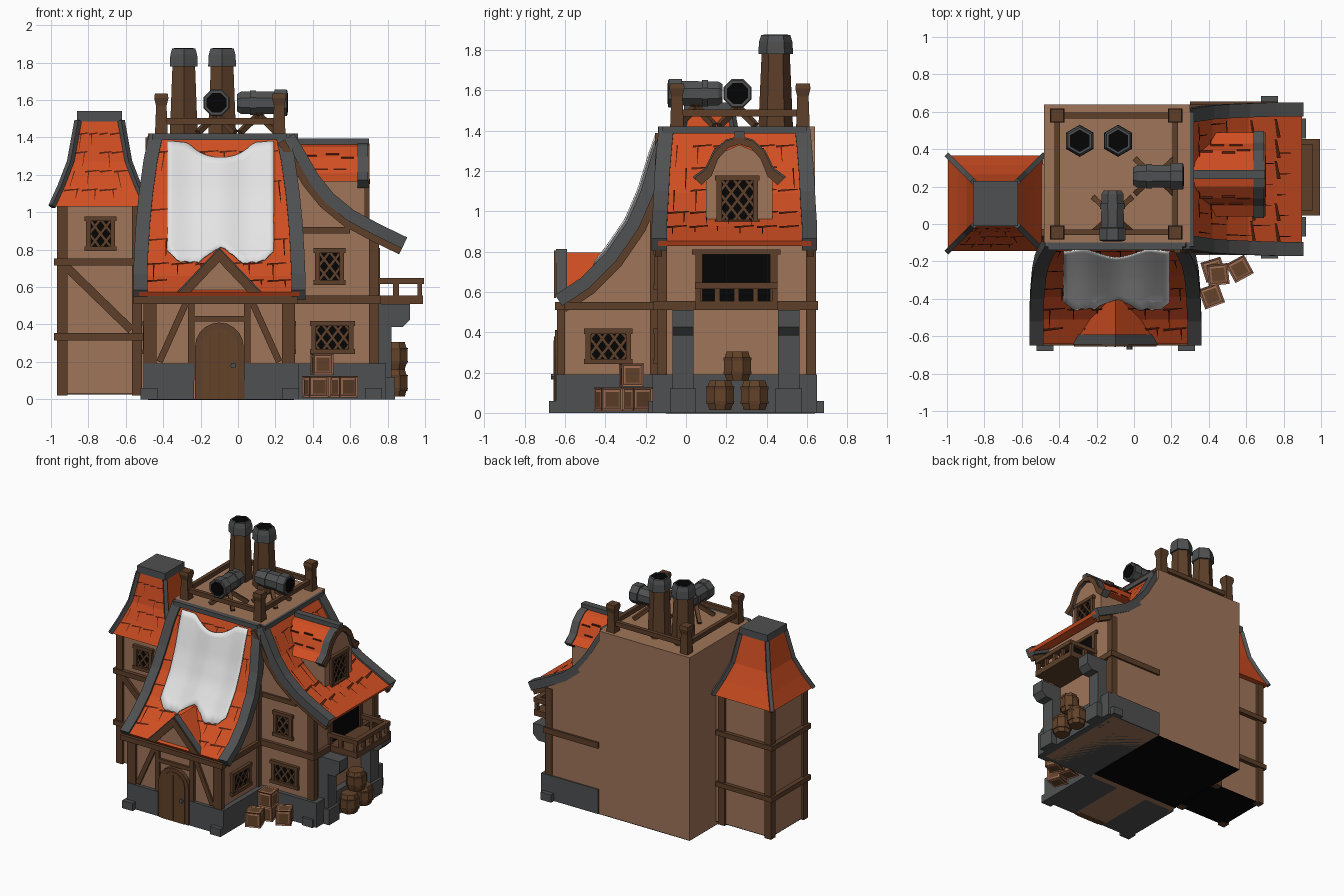
import bpy, bmesh, math, random
from mathutils import Vector, Matrix

if "Cube" in bpy.data.objects:
    bpy.data.objects.remove(bpy.data.objects["Cube"])
random.seed(4)

def mat(name, r, g, b):
    m = bpy.data.materials.new(name)
    m.diffuse_color = [((c / 255 + .055) / 1.055) ** 2.4 for c in (r, g, b)] + [1]
    m.use_nodes = True
    m.node_tree.nodes["Principled BSDF"].inputs["Base Color"].default_value = m.diffuse_color
    return m
WALL, TIMBER = mat("plaster", 160, 117, 89), mat("dark timber", 93, 63, 41)
TILE, GROOVE = mat("orange tile", 208, 78, 34), mat("tile groove", 84, 32, 16)
GREY, BLACK = mat("grey stone", 79, 80, 81), mat("black", 3, 3, 3)
WHITE, CRATE = mat("white cloth", 228, 228, 228), mat("crate wood", 152, 104, 78)
OAK = mat("oak", 99, 66, 41)

# Wall frames: (along, out, up) to world
FR = lambda a, o, z: (a, -o, z)
BK = lambda a, o, z: (a, o, z)
RT = lambda a, o, z: (o, a, z)
LF = lambda a, o, z: (-o, a, z)

def mesh(name, verts, faces, m, fix=True):
    bm = bmesh.new()
    vs = [bm.verts.new(v) for v in verts]
    for f in faces:
        bm.faces.new([vs[i] for i in f])
    if fix:
        bmesh.ops.recalc_face_normals(bm, faces=bm.faces)
    me = bpy.data.meshes.new(name)
    bm.to_mesh(me)
    bm.free()
    me.materials.append(m)
    ob = bpy.data.objects.new(name, me)
    bpy.context.collection.objects.link(ob)
    return ob

def loft(name, rings, m, f=BK):
    n, k = len(rings[0]), len(rings)
    faces = [(i*n + j, i*n + (j+1) % n, (i+1)*n + (j+1) % n, (i+1)*n + j) for i in range(k-1) for j in range(n)]
    faces += [tuple(range(n)), tuple(range((k-1)*n, k*n))]
    return mesh(name, [f(*p) for r in rings for p in r], faces, m)

def prism(name, poly, o0, o1, m, f):      # (along, up) outline pushed outwards
    return loft(name, [[(a, o, z) for a, z in poly] for o in (o0, o1)], m, f)

def box(name, x0, x1, y0, y1, z0, z1, m):
    return prism(name, [(x0, z0), (x1, z0), (x1, z1), (x0, z1)], y0, y1, m, BK)

def bar(name, f, p, q, w, o0, o1, m=TIMBER):  # flat timber on a wall
    p, q = Vector(p), Vector(q)
    d = (q - p).normalized() * w / 2
    n = Vector((-d.y, d.x))
    prism(name, [p - n, q - n, q + n, p + n], o0, o1, m, f)

def rod(name, p, q, r, m=TIMBER):
    p, q = Vector(p), Vector(q)
    e = (q - p).to_track_quat('Z', 'Y').to_matrix()
    sq = [e @ Vector(c) * r for c in ((1, 1, 0), (-1, 1, 0), (-1, -1, 0), (1, -1, 0))]
    loft(name, [[p + c for c in sq], [q + c for c in sq]], m)

def turned(name, sides, prof, m, at, axis='Z', phase=0):  # rings of (height, radius)
    e = Vector({'Z': (0, 0, 1), 'X': (1, 0, 0), '-Y': (0, -1, 0)}[axis]).to_track_quat('Z', 'Y').to_matrix()
    ang = [math.tau * (i + phase) / sides for i in range(sides)]
    return loft(name, [[Vector(at) + e @ Vector((r*math.cos(t), r*math.sin(t), h)) for t in ang] for h, r in prof], m)

def lerp(tab, z):                          # tab: (z, value), z falling
    for (za, va), (zb, vb) in zip(tab, tab[1:]):
        if z >= zb:
            return va + (vb - va) * (z - za) / (zb - za)
    return tab[-1][1]

def window(name, f, a, z, w, h, o):
    W, H, k = w/2, h/2, 1.3
    prism(name + "_pane", [(a-W, z-H), (a+W, z-H), (a+W, z+H), (a-W, z+H)], o, o+.005, BLACK, f)
    for s in (-1, 1):
        bar(name + "_frame_side", f, (a+s*W, z-H-.013), (a+s*W, z+H+.013), .026, o, o+.022)
        bar(name + "_frame_rail", f, (a-W-.02, z+s*H), (a+W+.02, z+s*H), .026, o, o+.025)
        for i in range(-6, 7):
            c = i * .078
            x0, x1 = max(-W, (-H-c)/k), min(W, (H-c)/k)
            if x1 - x0 > .01:
                bar(name + "_lattice", f, (a+s*x0, z+k*x0+c), (a+s*x1, z+k*x1+c), .012, o+.004, o+.012)

def grooves(name, S, zs, cols, du=.012):   # broken dark lines between tiles
    V, F = [], []
    def quad(*uz):
        F.append(tuple(range(len(V), len(V) + 4)))
        V.extend(S(u, z) for u, z in uz)
    for r, z in enumerate(zs[:-1]):
        for c in range(cols):
            u0 = -1 + 2*c/cols
            u1 = u0 + 2/cols * random.uniform(.8, 1)
            if random.random() < .85:
                quad((u0, z), (u1, z+.006), (u1, z), (u0, z-.010))
            um = u0 + (.5 + r % 2) / cols
            if random.random() < .75 and um < .95:
                zb = z + (zs[r+1] - z) * random.uniform(.6, 1)
                quad((um-du, z), (um+du, z), (um+du*.3, zb), (um-du*.3, zb))
    mesh(name, V, F, GROOVE, False)

# Main core block, dark underneath
box("core", -.48, .30, -.10, .64, 0, 1.42, WALL)
box("core_underside", -.48, .30, -.10, .64, -.003, .002, BLACK)

# Two curved wings
def wing(name, f, c, prof, halves, wall_in, wall_out, wide0, wide1):
    n = len(prof)
    def off(i, t):
        d = (Vector(prof[min(i+1, n-1)]) - Vector(prof[max(i-1, 0)])).normalized()
        return prof[i][0] - d.y*t, prof[i][1] + d.x*t
    def strip(part, lo, hi, t0, t1, m):
        loft(name + part, [[(c+lo(h), *off(i, t0)), (c+hi(h), *off(i, t0)), (c+hi(h), *off(i, t1)), (c+lo(h), *off(i, t1))]
                           for i, h in enumerate(halves)], m, f)
    strip("_tiles", lambda h: .03-h, lambda h: h-.03, -.04, -.014, TILE)
    for s in (-1, 1):
        strip("_edge_trim", lambda h: s*(h-.075), lambda h: s*h, -.065, 0, GREY)
        strip("_gable_board", lambda h: s*.36, lambda h: s*.395, -.10, -.06, TIMBER)
    o, z = prof[0]
    prism(name + "_ridge_trim", [(c-.36, z-.035), (c+.36, z-.035), (c+.36, z), (c-.36, z)], o-.02, o+.02, GREY, f)
    curve = [off(i, -.038) for i in range(n) if prof[i][0] < wall_out]
    poly = [(wall_in, 0), (wall_out, 0), (wall_out, lerp([(-a, b) for a, b in prof], -wall_out) - .05)] + curve[::-1] + [(wall_in, 1.38)]
    loft(name + "_walls", [[(a, *p) for p in poly] for a in (c-wide0, c+wide1)], WALL, f)
    ot, ht = [(z, o) for o, z in prof], [(z, h) for (o, z), h in zip(prof, halves)]
    def S(u, z, lift=-.008):
        return f(c + u*(lerp(ht, z)-.075), lerp(ot, z)+lift*.8, z+lift*.5)
    return S
S1 = wing("front_roof", FR, -.1, [(.12, 1.42), (.17, 1.28), (.225, 1.10), (.29, .95), (.40, .79), (.52, .67), (.65, .585)],
          [.375, .405, .43, .445, .455, .46, .46], .08, .62, .385, .385)
S2 = wing("side_roof", RT, .24, [(.30, 1.42), (.36, 1.32), (.43, 1.20), (.51, 1.10), (.62, 1.01), (.76, .935), (.905, .865)],
          [.375, .385, .395, .40, .405, .41, .41], .28, .74, .375, .40)
grooves("front_grooves", S1, [1.33, 1.17, 1.02, .86, .73, .64, .6], 6)
grooves("side_grooves", S2, [1.33, 1.22, 1.11, 1.0, .93, .89], 6)

# White cloth sheet on the front roof
V, F, nu, nv = [], [], 24, 14
for i in range(nu + 1):
    t = 2*i/nu - 1
    peak = max(0, 1 - abs(t) / .42)
    dip = max(0, 1 - (t/.62)**2)
    top, bot = 1.372 - .088*dip, .735 + .075*peak + .05*max(0, abs(t)-.8)/.2 + random.uniform(-.006, .006)
    for j in range(nv + 1):
        z = top + (bot - top)*j/nv
        p = S1(0, z, .010 + .010*math.cos(t*6))
        V.append((-.0925 + t*.283, p[1], p[2]))
F = [(i*(nv+1)+j, i*(nv+1)+j+1, (i+1)*(nv+1)+j+1, (i+1)*(nv+1)+j) for i in range(nu) for j in range(nv)]
cloth = mesh("roof_cloth", V, F, WHITE)
cloth.modifiers.new("thick", 'SOLIDIFY').thickness = .008
for p in cloth.data.polygons:
    p.use_smooth = True

# Small gable over the door
def vee(w, zb, zt, th):
    return [(-.1-w, zb), (-.1, zt), (-.1+w, zb), (-.1+w-th, zb), (-.1, zt-th*1.1), (-.1-w+th, zb)]
prism("door_gable_roof", [(-.32, .575), (-.1, .795), (.12, .575)], .36, .60, TILE, FR)
prism("door_gable_wall", [(-.27, .56), (-.1, .75), (.07, .56)], .5, .625, WALL, FR)
prism("door_gable_trim", vee(.225, .575, .812, .07), .59, .645, GREY, FR)
prism("door_gable_board", vee(.22, .57, .805, .065), .645, .654, TIMBER, FR)

# Arched dormer on the side roof
half = [(.225, 1.165), (.165, 1.21), (.125, 1.295), (.065, 1.35)]
def arch(k, dz):
    return [(.265 + s*x*k, z + dz) for s, pts in ((-1, half), (1, [(0, 1.368)] + half[::-1])) for x, z in pts]
prism("dormer_roof", arch(1, 0), .31, .65, TILE, RT)
prism("dormer_wall", [(.10, .87)] + [(.10, 1.2), (.15, 1.28), (.265, 1.33), (.38, 1.28), (.43, 1.2)] + [(.43, .87)], .42, .68, WALL, RT)
prism("dormer_trim", arch(1.03, .006) + arch(.84, -.035)[::-1], .64, .695, GREY, RT)
prism("dormer_board", arch(1, 0) + arch(.84, -.035)[::-1], .695, .704, TIMBER, RT)
box("dormer_ridge", .32, .70, .24, .29, 1.355, 1.395, GREY)
window("dormer_window", RT, .255, 1.055, .18, .22, .68)
for s in (-1, 1):
    for x, z in ((.38, 1.3), (.5, 1.31), (.58, 1.29), (.44, 1.23), (.54, 1.23)):
        y = .265 + s*(.125 + (1.295-z)*.47)
        rod("dormer_groove", (x-.03, y, z), (x+.04, y, z), .005, GROOVE)

# Front wall: stone, timbers, door
for x0, x1 in ((-.505, -.235), (.035, .325)):
    box("front_stone", x0, x1, -.645, -.15, 0, .19, GREY)
for x in (-.475, .28):
    box("corner_foot", x-.045, x+.045, -.68, -.60, 0, .06, GREY)
bar("front_floor_beam", FR, (-.56, .53), (.32, .53), .04, .60, .65)
for s in (-1, 1):
    bar("front_post", FR, (-.1+s*.36, .19), (-.1+s*.36, .53), .05, .60, .64)
    bar("door_post", FR, (-.1+s*.15, .1), (-.1+s*.15, .53), .035, .60, .64)
    bar("front_brace", FR, (-.1+s*.18, .51), (-.1+s*.32, .2), .035, .60, .635)
bar("door_lintel", FR, (-.25, .43), (.05, .43), .03, .60, .637)
def round_top(w, spring):
    return [(-.1-w, 0)] + [(-.1-w*math.cos(math.pi*i/10), spring+w*math.sin(math.pi*i/10)) for i in range(11)] + [(-.1+w, 0)]
prism("door_frame", round_top(.13, .28), .60, .65, TIMBER, FR)
prism("door", round_top(.10, .28), .60, .655, OAK, FR)
for x in (-.15, -.1, -.05):
    bar("door_plank_gap", FR, (x, .01), (x, .36), .006, .65, .658)
turned("door_handle", 6, [(0, .016), (.02, .016)], GREY, (-.025, -.65, .18), '-Y')

# Both flanks of the front wing
for f, o in ((RT, .285), (LF, .485)):
    bar("flank_beam", f, (-.64, .53), (-.1, .53), .04, o-.02, o+.025)
    bar("flank_post", f, (-.62, .19), (-.62, .53), .04, o-.02, o+.02)
    bar("flank_inner_post", f, (-.16, .19), (-.16, 1.25), .035, o-.02, o+.015)
    window("flank_window", f, -.385, .33, .20, .15, o)

# Side wing: stone, timbers, balcony
box("side_stone", .30, .79, -.165, .65, 0, .19, GREY)
for y in (-.14, .64):
    box("side_foot", .68, .77, y-.045, y+.045, 0, .06, GREY)
box("side_floor_beam", .30, .765, -.16, .655, .51, .555, TIMBER)
box("side_upper_beam", .31, .60, -.15, 0, .885, .92, TIMBER)
for y in (-.125, .615):
    box("side_corner_post", .70, .755, y-.02, y+.03, .19, .86, TIMBER)
window("side_lower_window", FR, .505, .33, .20, .15, .135)
window("side_upper_window", FR, .49, .71, .13, .17, .135)
box("balcony_opening", .70, .748, .08, .42, .555, .785, BLACK)
for y in (.065, .435):
    box("balcony_jamb", .70, .76, y-.018, y+.018, .55, .80, TIMBER)
box("balcony_lintel", .70, .76, .03, .47, .785, .81, TIMBER)
box("balcony_deck", .70, .99, .045, .455, .51, .555, TIMBER)
box("balcony_front_rail", .955, .995, .045, .455, .615, .647, TIMBER)
for y in (.06, .155, .25, .345, .44):
    box("baluster", .96, .985, y-.013, y+.013, .55, .62, TIMBER)
for y in (.06, .44):
    box("balcony_side_rail", .74, .98, y-.015, y+.015, .615, .647, TIMBER)
    box("side_baluster", .83, .86, y-.013, y+.013, .55, .62, TIMBER)
for y in (-.015, .51):
    loft("pillar", [[(a, o, z) for o, z in ((.70, 0), (.82, 0), (.82, .385), (.88, .385), (.92, .425), (.92, .51), (.70, .51))]
                    for a in (y-.053, y+.053)], GREY, RT)
    box("pillar_foot", .70, .84, y-.065, y+.065, 0, .12, GREY)

# Left tower
TX, TY = -.74, .11
box("tower_walls", -.95, -.48, -.10, .32, .03, 1.05, WALL)
box("tower_underside", -.95, -.48, -.10, .32, .026, .031, BLACK)
for sx in (-1, 1):
    for sy in (-1, 1):
        x, y = TX + sx*.2, TY + sy*.2
        box("tower_post", x-.028, x+.028, y-.028, y+.028, .02, 1.04, TIMBER)
for z in (.315, .715):
    box("tower_band", TX-.245, TX+.24, TY-.24, TY+.24, z, z+.038, TIMBER)
bar("tower_brace", FR, (-.92, .71), (-.57, .37), .045, .08, .12)
window("tower_window", FR, -.735, .885, .13, .16, .10)
tower = [(1.49, .115), (1.27, .155), (1.14, .205), (1.03, .255)]
corners = ((1, 1), (-1, 1), (-1, -1), (1, -1))
loft("tower_roof", [[(TX+a*h, TY+b*h, z) for a, b in corners] for z, h in tower], TILE)
box("tower_cap", TX-.12, TX+.12, TY-.12, TY+.12, 1.485, 1.54, GREY)
for a, b in corners:
    for (z0, h0), (z1, h1) in zip(tower, tower[1:]):
        rod("tower_hip", (TX+a*h0, TY+b*h0, z0), (TX+a*h1, TY+b*h1, z1), .014, GREY)
grooves("tower_grooves", lambda u, z: FR(TX + u*.88*lerp(tower, z), -TY + lerp(tower, z) + .004, z+.001), [1.42, 1.32, 1.22, 1.12, 1.05], 4, .02)

# Roof deck: posts, rails, chimneys
for x in (-.41, .22):
    for y in (-.045, .58):
        loft("deck_post", [[(x+a*h, y+b*h, z) for a, b in corners] for z, h in ((1.41, .034), (1.57, .028), (1.61, .038), (1.635, .034))], TIMBER)
    box("deck_side_rail", x-.015, x+.015, -.045, .58, 1.47, 1.505, TIMBER)
for y in (-.045, .58):
    box("deck_rail", -.41, .22, y-.015, y+.015, 1.47, 1.505, TIMBER)
for x in (-.29, -.085):
    turned("chimney", 6, [(0, .086), (.37, .07)], TIMBER, (x, .445, 1.41), phase=.5)
    turned("chimney_cap", 6, [(0, .086), (.06, .083), (.095, .072)], GREY, (x, .445, 1.78), phase=.5)
    turned("chimney_hole", 6, [(0, .06), (.003, .06)], BLACK, (x, .445, 1.874), phase=.5)

# Two cannons on crossed legs
for at, ax, mid in (((-.115, .18, 1.585), '-Y', (-.115, .05)), ((-.005, .255, 1.585), 'X', (.11, .255))):
    turned("cannon", 8, [(0, .05), (.02, .064), (.20, .066), (.201, .076), (.265, .076), (.27, .07)], GREY, at, ax, .5)
    turned("cannon_band", 8, [(.07, .071), (.1, .071)], GREY, at, ax, .5)
    turned("cannon_bore", 8, [(.2, .057), (.273, .057)], BLACK, at, ax, .5)
    for a, b in corners:
        rod("cannon_leg", (mid[0]-a*.02, mid[1]-b*.02, 1.54), (mid[0]+a*.1, mid[1]+b*.09, 1.425), .014)

# Crates and barrels
for x, y, z, r in ((.425, -.245, .01, .3), (.565, -.24, .01, .5), (.415, -.385, .01, .35), (.45, -.27, .13, .1)):
    ob = box("crate", -.056, .056, -.056, .056, 0, .115, CRATE)
    ob.data.materials.append(OAK)
    bm = bmesh.new()
    bm.from_mesh(ob.data)
    fs = bm.faces[:]
    bmesh.ops.inset_individual(bm, faces=fs, thickness=.014, depth=-.006)
    bmesh.ops.inset_individual(bm, faces=fs, thickness=.016, depth=.004)
    for fc in fs:
        fc.material_index = 1
    bm.to_mesh(ob.data)
    bm.free()
    ob.matrix_world = Matrix.Translation((x, y, z)) @ Matrix.Rotation(r, 4, 'Z')
for y, z in ((.17, .015), (.34, .015), (.255, .16)):
    turned("barrel", 8, [(0, .058), (.045, .073), (.1, .073), (.145, .058)], OAK, (.838, y, z), phase=.5)
    for h in (.03, .1):
        turned("barrel_hoop", 8, [(h, .074), (h+.015, .076)], TIMBER, (.838, y, z), phase=.5)
